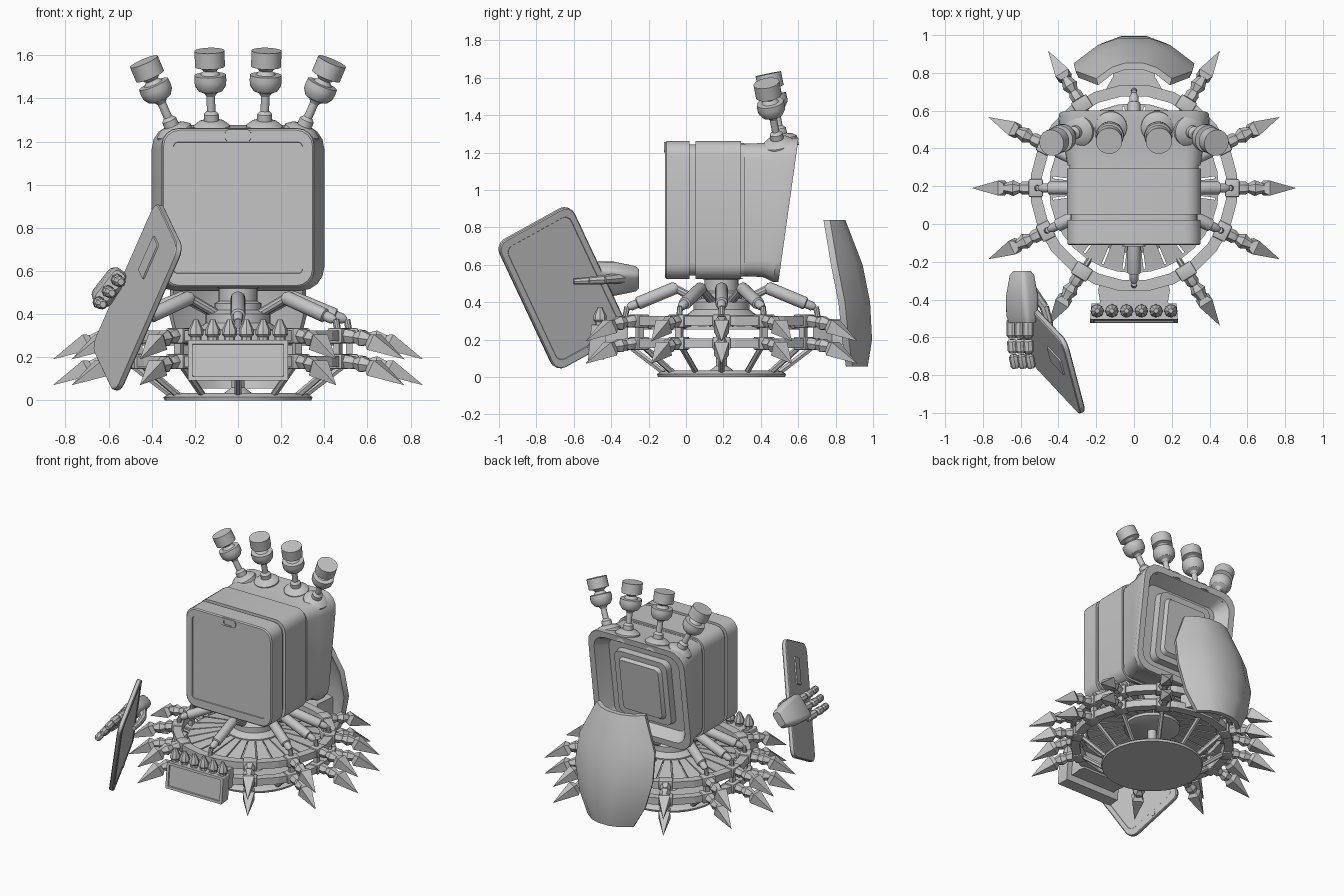
import bpy, bmesh, math
from mathutils import Vector as V, Matrix as M

if "Cube" in bpy.data.objects:
    bpy.data.objects.remove(bpy.data.objects["Cube"])

grey = bpy.data.materials.new("plain_grey")
grey.diffuse_color = (0.56, 0.56, 0.56, 1)
grey.use_nodes = True
grey.node_tree.nodes["Principled BSDF"].inputs["Base Color"].default_value = grey.diffuse_color
CY = 0.19                                   # centre of the round base in y
ID = M.Identity(4)


def finish(name, bm, angle=32):
    bmesh.ops.remove_doubles(bm, verts=bm.verts, dist=1e-5)
    bmesh.ops.recalc_face_normals(bm, faces=bm.faces)
    me = bpy.data.meshes.new(name)
    for f in bm.faces:
        f.smooth = True
    bm.to_mesh(me)
    bm.free()
    me.set_sharp_from_angle(angle=math.radians(angle))
    me.materials.append(grey)
    ob = bpy.data.objects.new(name, me)
    bpy.context.collection.objects.link(ob)
    return ob


def loft(bm, rings, closed=False, mat=ID):
    vs = [[bm.verts.new(mat @ V(p)) for p in r] for r in rings]
    n = len(vs[0])
    pairs = list(zip(vs, vs[1:])) + ([(vs[-1], vs[0])] if closed else [])
    for a, b in pairs:
        for i in range(n):
            j = (i + 1) % n
            bm.faces.new((a[i], a[j], b[j], b[i]))
    if not closed:
        bm.faces.new(vs[0])
        bm.faces.new(vs[-1])


def lathe(bm, prof, segs=24, mat=ID, closed=False):
    rings = []
    for r, z in prof:
        r = max(r, 1e-4)
        rings.append([(r * math.cos(2 * math.pi * i / segs), r * math.sin(2 * math.pi * i / segs), z)
                      for i in range(segs)])
    loft(bm, rings, closed, mat)


def axis(p, q):
    p, q = V(p), V(q)
    return M.Translation(p) @ (q - p).to_track_quat('Z', 'Y').to_matrix().to_4x4()


def rod(bm, p, q, r1, r2=None, segs=10, mat=ID):
    lathe(bm, [(r1, 0), (r1 if r2 is None else r2, (V(q) - V(p)).length)], segs, mat @ axis(p, q))


def box(bm, c, s, mat=ID, bevel=0):
    g = bmesh.ops.create_cube(bm, size=1, matrix=mat @ M.Translation(c) @ M.Diagonal((*s, 1)))
    if bevel:
        es = {e for v in g['verts'] for e in v.link_edges}
        bmesh.ops.bevel(bm, geom=list(es), offset=bevel, segments=2, affect='EDGES', profile=0.5)


def rrect(hw, hh, r, n=4):
    pts = []
    for k, (sx, sy) in enumerate([(1, 1), (-1, 1), (-1, -1), (1, -1)]):
        for i in range(n + 1):
            a = math.pi / 2 * (k + i / n)
            pts.append((sx * (hw - r) + r * math.cos(a), sy * (hh - r) + r * math.sin(a)))
    return pts


def slab(bm, secs, cx=0, cz=0, mat=ID):
    # sections of (y, half width, half height, corner radius, lean)
    loft(bm, [[(cx + x, y + k * z, cz + z) for x, z in rrect(w, h, r)] for y, w, h, r, k in secs], mat=mat)


def spin(deg):
    return M.Translation((0, CY, 0)) @ M.Rotation(math.radians(deg), 4, 'Z')


# boxy head with a screen, grooves and a flared, hollow rear
bm = bmesh.new()
slab(bm, [(-.107, .298, .303, .02, 0), (-.112, .30, .305, .022, 0), (-.112, .345, .36, .075, 0), (-.105, .353, .368, .08, 0),
          (.02, .353, .368, .08, 0), (.02, .335, .35, .07, 0), (.05, .335, .35, .07, 0), (.05, .355, .37, .08, 0),
          (.295, .355, .37, .08, 0), (.295, .342, .357, .07, 0), (.31, .342, .357, .07, 0), (.31, .352, .355, .08, 0),
          (.42, .37, .358, .09, .03), (.52, .40, .385, .11, .14), (.548, .395, .385, .11, .14), (.548, .35, .34, .09, .14),
          (.46, .29, .29, .05, .14), (.46, .22, .25, .05, .14), (.51, .215, .245, .05, .14),
          (.51, .175, .205, .04, .14), (.535, .16, .19, .03, .14)], cz=.893)
finish("head", bm)
bm = bmesh.new()
slab(bm, [(-.10, .062, .03, .02, 0), (-.118, .06, .028, .02, 0), (-.118, .035, .018, .01, 0), (-.11, .035, .018, .01, 0)], cz=1.228)
finish("head_camera", bm)

# four knobs on stalks
bm = bmesh.new()
prof = [(0, -.03), (.085, -.03), (.085, .02), (.06, .04), (.035, .045), (.035, .075), (.02, .09), (.02, .16), (.03, .175),
        (.055, .185), (.072, .21), (.075, .235), (.073, .26), (.045, .262), (.03, .28), (.045, .295), (.07, .30), (.07, .375), (0, .375)]
for s in (-1, 1):
    lathe(bm, prof, 24, axis((s * .122, .515, 1.254), (s * .132, .44, 1.62)))
    lathe(bm, prof, 24, axis((s * .29, .495, 1.232), (s * .432, .432, 1.56)))
finish("stalk_knobs", bm)

# neck, hub and stem
bm = bmesh.new()
lathe(bm, [(0, .03), (.07, .03), (.03, .06), (.03, .27), (.16, .28), (.19, .29), (.19, .33), (.15, .36), (.15, .40), (.11, .42),
           (.11, .45), (.09, .46), (.09, .52), (.12, .53), (0, .53)], 24, spin(0))
finish("neck", bm)

# foot disc
bm = bmesh.new()
lathe(bm, [(0, 0), (.34, 0), (.345, .015), (.325, .03), (.30, .035), (0, .035)], 32, spin(0))
finish("foot_disc", bm)

# two hoops and a thin inner hoop
for name, z in (("upper_hoop", .30), ("lower_hoop", .18)):
    bm = bmesh.new()
    lathe(bm, [(.49, z - .025), (.55, z - .025), (.55, z + .025), (.49, z + .025)], 24, spin(7.5), True)
    finish(name, bm, 10)
bm = bmesh.new()
lathe(bm, [(.435, .255), (.45, .255), (.45, .27), (.435, .27)], 32, spin(0), True)
finish("inner_hoop", bm)

# fan blades
bm = bmesh.new()
for i in range(24):
    m = spin(i * 15)
    loft(bm, [[(r, -w, z), (r, w, z), (r, w, z + .012), (r, -w, z + .012)] for r, w, z in ((.16, .018, .315), (.44, .052, .262))], mat=m)
finish("fan_blades", bm)

# spikes, clamps, posts and struts round the hoops
spikes, frame = bmesh.new(), bmesh.new()
for a in (0, 26, 58, 90, 122, 154, 180, 206, 238, 270, 302, 334):
    m = spin(a)
    box(frame, (.515, 0, .24), (.03, .035, .16), m)
    rod(frame, (.50, 0, .17), (.31, 0, .025), .016, segs=6, mat=m)
    rod(frame, (.50, 0, .29), (.44, 0, .265), .012, segs=6, mat=m)
    for z in (.30, .18):
        if a in (90, 270):
            continue
        box(frame, (.52, 0, z), (.075, .095, .07), m, .008)
        lathe(spikes, [(.035, 0), (.035, .035), (.025, .05), (.042, .085), (.025, .13), (.027, .15)], 6,
              m @ axis((.555, 0, z), (.70, 0, z - .02)))
        lathe(spikes, [(0, 0), (.035, 0), (.056, .025), (0, .20)], 4,
              m @ axis((.68, 0, z - .018), (.86, 0, z - .11)) @ M.Rotation(math.pi / 4, 4, 'Z'))
finish("spikes", spikes)
finish("hoop_frame", frame)

# pistons from the hub to the upper hoop
bm = bmesh.new()
for a in (0, 26, 90, 154, 180, 206, 270, 334):
    m = spin(a)
    rod(bm, (.09, 0, .39), (.25, 0, .475), .022, mat=m)
    lathe(bm, [(.022, 0), (.034, .02), (.034, .23), (.024, .235), (.024, .27), (.012, .29)], 12,
          m @ axis((.235, 0, .482), (.50, 0, .372)))
    rod(bm, (.505, 0, .375), (.515, 0, .32), .016, mat=m)
finish("pistons", bm)

# back shield: rows of z, half width, middle y, edge y
bm = bmesh.new()
rows = []
for z, w, yc, ye in ((.055, .19, .975, .89), (.2, .27, 1.0, .87), (.4, .32, .99, .85), (.6, .31, .95, .81), (.84, .20, .855, .77)):
    ts = (-1, -.6, -.25, .25, .6, 1)
    out = [(w * t, yc - (yc - ye) * abs(t) ** 2.3, z) for t in ts]
    rows.append(out + [(x * .95, y - .035, z) for x, y, z in reversed(out)])
loft(bm, rows)
finish("back_shield", bm)

# brackets to the shield and to the front panel
for name, secs, z0, z1 in (("shield_bracket", ((.68, .16), (.73, .14), (.78, .11), (.85, .12), (.95, .13)), .17, .31),
                           ("panel_bracket", ((-.31, .18), (-.35, .19), (-.41, .18), (-.48, .2)), .14, .28)):
    bm = bmesh.new()
    loft(bm, [[(-w, y, z0), (w, y, z0), (w, y, z1), (-w, y, z1)] for y, w in secs])
    finish(name, bm)

# front panel with a framed face and six bulbs
bm = bmesh.new()
slab(bm, [(-.43, .225, .092, .006, .1), (-.515, .232, .094, .006, .1), (-.515, .212, .076, .004, .1), (-.507, .21, .074, .004, .1)], cz=.186)
finish("front_panel", bm)
bm = bmesh.new()
for i in range(6):
    lathe(bm, [(.026, 0), (.026, .02), (.036, .03), (.034, .055), (.018, .085), (.012, .10), (0, .10)], 8,
          M.Translation((-.195 + .078 * i, -.46, .275)))
finish("bulbs", bm)

# tablet: local x = across, z = along, y = thickness
c = V((-.465, -.66, .477))
ax, az = V((-.1, .38, .21)).normalized(), -V((-.29, .31, -.66)).normalized()
ay = az.cross(ax)
tm = M.Translation(c) @ M((ax, ay, az)).transposed().to_4x4()
side = 1 if ay.x < 0 else -1                # which local y faces outwards (-x)
bm = bmesh.new()
slab(bm, [(-side * .013, .195, .358, .04, 0), (-side * .016, .197, .36, .04, 0), (-side * .016, .226, .40, .055, 0),
          (-side * .010, .232, .405, .06, 0), (side * .012, .232, .405, .06, 0), (side * .016, .226, .40, .055, 0)], mat=tm)
finish("tablet", bm)
bm = bmesh.new()
slab(bm, [(side * .014, .047, .095, .008, 0), (side * .024, .045, .093, .008, 0)], .027, .20, tm)
finish("tablet_slot", bm)
bm = bmesh.new()
rod(bm, tm @ V((0, 0, -.372)), tm @ V((0, -side * .02, -.372)), .02, segs=16)
finish("tablet_button", bm)

# floating hand: palm behind the tablet edge, fingers outside, thumb inside
bm = bmesh.new()
lean = M.Translation((-.593, -.385, .525)) @ M.Rotation(math.radians(38), 4, 'Y')
loft(bm, [[(x, y, z) for x, z in rrect(w, h, min(w, h) * .6)] for y, w, h in
          ((.135, .03, .05), (.115, .045, .065), (0, .055, .09), (-.10, .045, .095), (-.14, .03, .085))], mat=lean)
finish("palm", bm)
bm = bmesh.new()
for i in range(3):
    x, z = -.645 + .042 * i, .455 + .052 * i
    ends = ((x, -.50, z), (x, -.61, z), (x + .005, -.69, z - .005), (x + .02, -.77, z - .01))
    for p, q, r in zip(ends, ends[1:], (.03, .028, .025)):
        L = (V(q) - V(p)).length
        lathe(bm, [(r * .6, 0), (r, .012), (r, L - .02), (r * .6, L - .005)], 8, axis(p, q))
for p, q, r in (((-.55, -.34, .53), (-.475, -.44, .52), .03), ((-.475, -.44, .52), (-.45, -.52, .515), .025),
                ((-.45, -.52, .515), (-.44, -.60, .51), .02)):
    rod(bm, p, q, r, r * .8, 8)
finish("fingers", bm)
